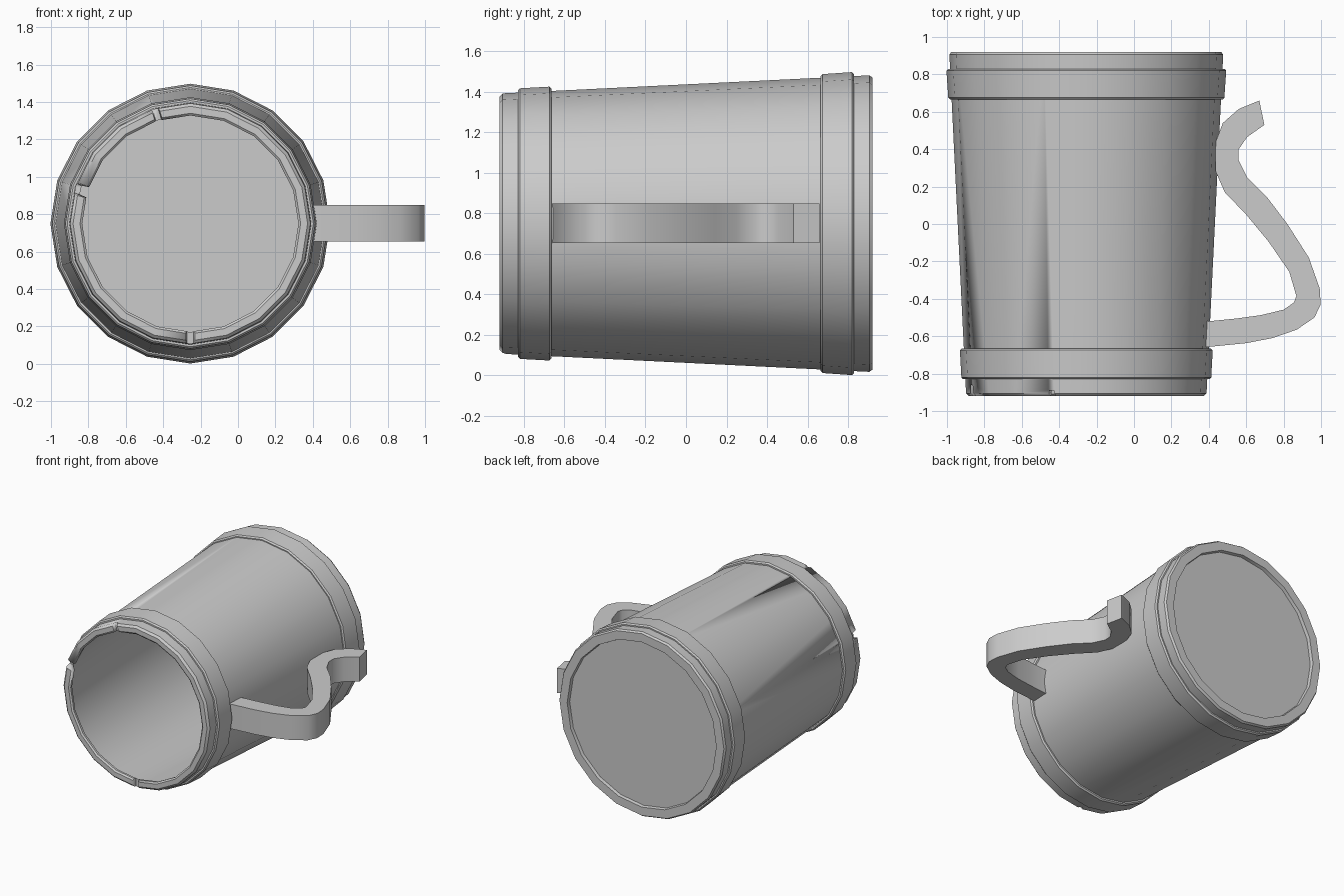
import bpy, bmesh, math
from mathutils import Matrix

if "Cube" in bpy.data.objects:
    bpy.data.objects.remove(bpy.data.objects["Cube"])

CX, CZ, SIDES = -0.255, 0.75, 20


def finish(bm, name, angle=30):
    bmesh.ops.remove_doubles(bm, verts=bm.verts, dist=1e-5)
    bmesh.ops.recalc_face_normals(bm, faces=bm.faces)
    me = bpy.data.meshes.new(name)
    bm.to_mesh(me)
    bm.free()
    ob = bpy.data.objects.new(name, me)
    bpy.context.collection.objects.link(ob)
    bpy.ops.object.select_all(action='DESELECT')
    ob.select_set(True)
    bpy.context.view_layer.objects.active = ob
    bpy.ops.object.shade_smooth_by_angle(angle=math.radians(angle))
    return ob


def revolve(name, profile, closed):
    """Spin (radius, y) points about the mug axis."""
    bm = bmesh.new()
    rings = []
    for k in range(SIDES):
        a = 2 * math.pi * k / SIDES
        rings.append([bm.verts.new((CX + r * math.cos(a), y, CZ + r * math.sin(a)))
                      for r, y in profile])
    n = len(profile)
    for k in range(SIDES):
        p, q = rings[k], rings[(k + 1) % SIDES]
        for i in range(n if closed else n - 1):
            j = (i + 1) % n
            bm.faces.new((p[i], p[j], q[j], q[i]))
    return finish(bm, name)


# Mug shell: interior, rolled lip, tapered outside, recessed base
body = revolve("mug_body", [
    (0, 0.87), (0.695, 0.87), (0.615, -0.86), (0.58, -0.89), (0.578, -0.91),
    (0.59, -0.92), (0.627, -0.92), (0.643, -0.905),
    (0.732, 0.905), (0.722, 0.92), (0.655, 0.92), (0.65, 0.895), (0, 0.895)], False)

# Raised bands around mouth and base
for name, y0, y1, r0, r1 in (("mouth_band", -0.83, -0.665, 0.668, 0.676),
                             ("base_band", 0.665, 0.83, 0.738, 0.748)):
    c = 0.01
    revolve(name, [(r0 - 0.04, y0), (r0 - c, y0), (r0, y0 + c),
                   (r1, y1 - c), (r1 - c, y1), (r1 - 0.04, y1)], True)

# Chips in the lip
for i, (deg, width, depth) in enumerate(((163, 0.08, 0.06), (107, 0.05, 0.03), (270, 0.06, 0.03))):
    bm = bmesh.new()
    bmesh.ops.create_cube(bm, size=1)
    for v in bm.verts:
        taper = 0.6 if v.co.y > 0 else 1.0
        v.co = (0.61 + v.co.x * 0.16, -0.92 + v.co.y * depth * 2, v.co.z * width * taper)
    bm.transform(Matrix.Translation((CX, 0, CZ)) @ Matrix.Rotation(-math.radians(deg), 4, 'Y'))
    cutter = finish(bm, f"lip_chip_cutter_{i + 1}")
    cutter.hide_render = True
    cutter.hide_viewport = True
    cutter.display_type = 'WIRE'
    mod = body.modifiers.new(f"chip_{i + 1}", 'BOOLEAN')
    mod.operation = 'DIFFERENCE'
    mod.solver = 'EXACT'
    mod.object = cutter

# Curved strap handle: matching left and right edge points in plan
left = [(0.36, -0.515), (0.40, -0.52), (0.55, -0.505), (0.68, -0.487), (0.80, -0.458), (0.855, -0.42),
        (0.868, -0.385), (0.83, -0.255), (0.72, -0.095), (0.60, 0.05), (0.485, 0.17),
        (0.437, 0.28), (0.437, 0.44), (0.475, 0.54), (0.56, 0.615), (0.67, 0.66)]
right = [(0.36, -0.66), (0.40, -0.657), (0.60, -0.637), (0.74, -0.61), (0.87, -0.565), (0.965, -0.50),
         (0.998, -0.43), (0.993, -0.345), (0.935, -0.18), (0.82, 0.0), (0.71, 0.145),
         (0.605, 0.25), (0.56, 0.34), (0.56, 0.40), (0.605, 0.465), (0.697, 0.53)]
bm = bmesh.new()
sections = [[bm.verts.new((x, y, z)) for (x, y), z in
             ((l, 0.655), (r, 0.655), (r, 0.85), (l, 0.85))] for l, r in zip(left, right)]
for p, q in zip(sections, sections[1:]):
    for i in range(4):
        j = (i + 1) % 4
        bm.faces.new((p[i], p[j], q[j], q[i]))
bm.faces.new(sections[0])
bm.faces.new(sections[-1])
finish(bm, "handle", 40)
